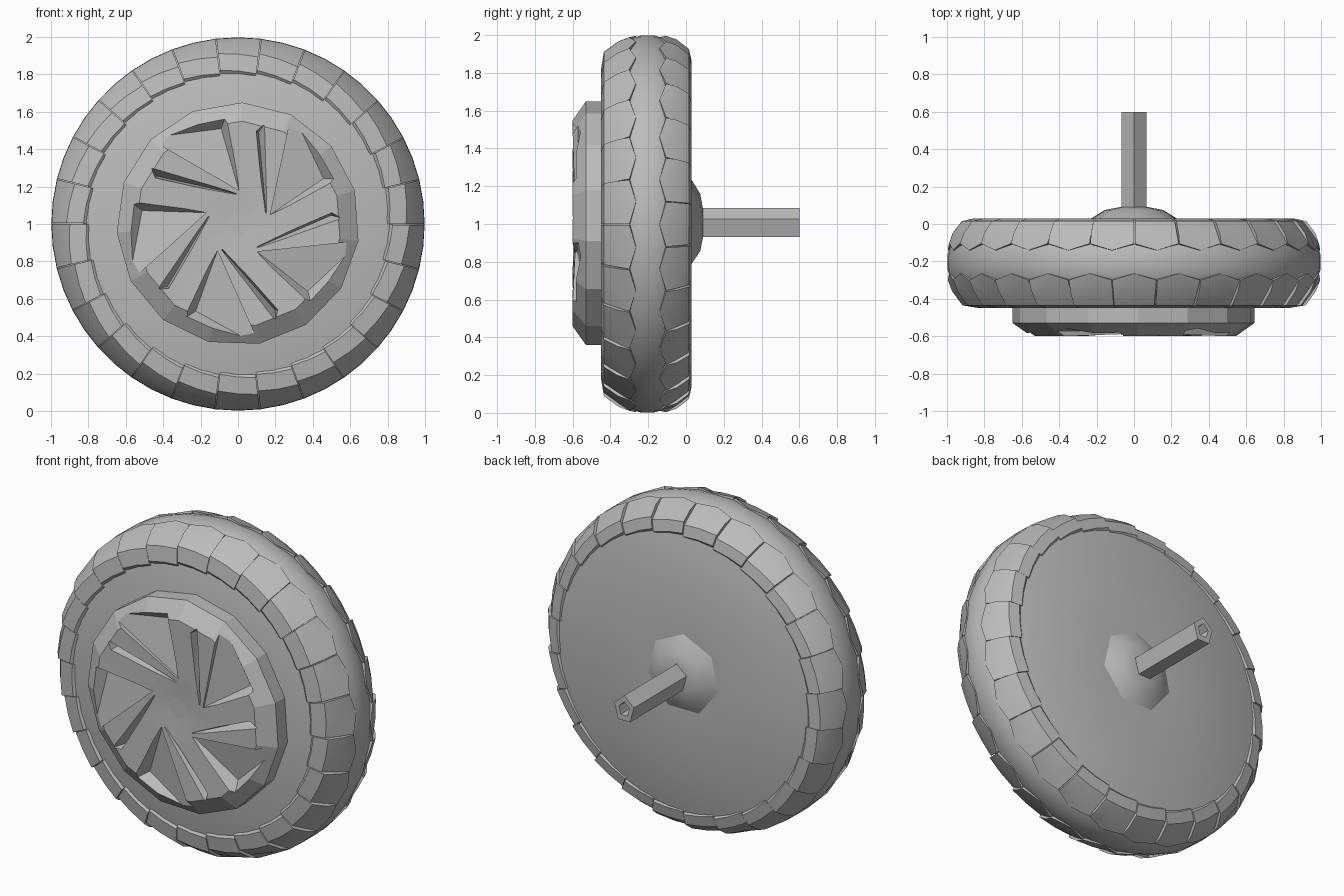
import bpy, bmesh, math
from mathutils import Vector

cube = bpy.data.objects.get("Cube")
if cube:
    bpy.data.objects.remove(cube)

grey = bpy.data.materials.new("plain_grey")
grey.use_nodes = True
colour = (0.5, 0.5, 0.5, 1)
grey.diffuse_color = colour
grey.node_tree.nodes["Principled BSDF"].inputs["Base Color"].default_value = colour


def polar(r, y, a):
    """Point at radius r and angle a around the wheel axis."""
    return Vector((r * math.cos(a), y, 1 + r * math.sin(a)))


def finish(name, bm, angle=30):
    bmesh.ops.recalc_face_normals(bm, faces=bm.faces)
    mesh = bpy.data.meshes.new(name)
    bm.to_mesh(mesh)
    bm.free()
    mesh.materials.append(grey)
    obj = bpy.data.objects.new(name, mesh)
    bpy.context.collection.objects.link(obj)
    bpy.ops.object.select_all(action="DESELECT")
    obj.select_set(True)
    bpy.context.view_layer.objects.active = obj
    if angle:
        bpy.ops.object.shade_smooth_by_angle(angle=math.radians(angle))
    return obj


def lathe(name, profile, sides, turn=0.0, angle=30, squash=1.0):
    """Spin a (radius, y) profile about the axle and close both ends."""
    bm = bmesh.new()
    rings = []
    for r, y in profile:
        ring = [bm.verts.new(polar(r, y, turn + math.tau * i / sides)) for i in range(sides)]
        rings.append(ring)
    for lo, hi in zip(rings, rings[1:]):
        for i in range(sides):
            j = (i + 1) % sides
            bm.faces.new((lo[i], lo[j], hi[j], hi[i]))
    bm.faces.new(rings[0])
    bm.faces.new(rings[-1])
    for v in bm.verts:
        v.co.x *= squash
    return finish(name, bm, angle)


def tread(name, profile, count, shift):
    """Ring of saw-toothed shoulder blocks with a pointed edge on the crown side."""
    bm = bmesh.new()
    step = math.tau / count
    for k in range(count):
        outer, inner = [], []
        for t in (0.0, 0.5, 1.0):
            a = math.pi / 2 + step * (k + shift + t * 0.98)
            row_out, row_in = [], []
            for n, (r, y) in enumerate(profile):
                crown = n == len(profile) - 1
                lift = 0 if crown else 0.018 * (t - 0.6)
                point = 0.035 * (1 if y > -0.2 else -1) * abs(2 * t - 1) if crown else 0
                row_out.append(bm.verts.new(polar(r + lift, y + point, a)))
                row_in.append(bm.verts.new(polar(r - 0.05, (y + point) * 0.85 - 0.03, a)))
            outer.append(row_out)
            inner.append(row_in)
        last = len(profile) - 1
        for i in range(2):
            for j in range(last):
                for g in (outer, inner):
                    bm.faces.new((g[i][j], g[i + 1][j], g[i + 1][j + 1], g[i][j + 1]))
            for j in (0, last):
                bm.faces.new((outer[i][j], outer[i + 1][j], inner[i + 1][j], inner[i][j]))
        for i in (0, 2):
            for j in range(last):
                bm.faces.new((outer[i][j], outer[i][j + 1], inner[i][j + 1], inner[i][j]))
    return finish(name, bm)


# Tyre body with flat front and back faces
lathe("tyre", [(0.2, 0.025), (0.84, 0.025), (0.9, 0.0), (0.955, -0.06), (0.985, -0.12),
               (0.998, -0.17), (0.998, -0.24), (0.98, -0.3), (0.945, -0.36),
               (0.89, -0.41), (0.81, -0.44), (0.2, -0.44)], 52)

# Shoulder blocks on both sides of the crown
tread("front_tread", [(0.82, -0.45), (0.91, -0.435), (0.965, -0.36), (0.996, -0.265)], 26, 0.5)
tread("back_tread", [(0.855, 0.03), (0.92, 0.015), (0.97, -0.05), (0.996, -0.14)], 26, 0.0)

# Hub cap: faceted rim and slightly dished face
cap = lathe("hub_cap", [(0.65, -0.42), (0.65, -0.53), (0.55, -0.6), (0.2, -0.588),
                        (0.06, -0.58)], 15, math.radians(16), 0)

# Sloped panel recesses and narrow spoke grooves, repeated five times
TOP = -0.64
recess = [(0.005, 0.18, TOP), (-0.05, 0.62, TOP), (-0.48, 0.46, TOP),
          (0.005, 0.18, -0.575), (-0.09, 0.51, -0.53), (-0.48, 0.46, -0.57)]
groove = [(0.165, 0.05, TOP), (0.13, 0.06, TOP), (0.16, 0.56, TOP), (0.09, 0.5, TOP),
          (0.15, 0.06, -0.575), (0.11, 0.49, -0.53)]
bm = bmesh.new()
for k in range(5):
    a = math.tau * k / 5
    for shape in (recess, groove):
        verts = [bm.verts.new((x * math.cos(a) - z * math.sin(a), y,
                               1 + x * math.sin(a) + z * math.cos(a))) for x, z, y in shape]
        hull = bmesh.ops.convex_hull(bm, input=verts)
        spare = [v for v in hull["geom_interior"] if isinstance(v, bmesh.types.BMVert)]
        bmesh.ops.delete(bm, geom=spare, context="VERTS")
cutter = finish("panel_cutter", bm, 0)
cutter.hide_render = True

cut = cap.modifiers.new("panels", "BOOLEAN")
cut.operation = "DIFFERENCE"
cut.solver = "EXACT"
cut.object = cutter
bpy.ops.object.select_all(action="DESELECT")
cap.select_set(True)
bpy.context.view_layer.objects.active = cap
bpy.ops.object.modifier_apply(modifier=cut.name)
bpy.data.objects.remove(cutter)

# Raised boss behind the wheel, and the five-sided hollow axle
lathe("back_boss", [(0.25, 0.02), (0.16, 0.075), (0.08, 0.09)], 7, math.radians(90), 40)
lathe("axle", [(0.085, 0.03), (0.085, 0.6), (0.045, 0.6), (0.035, 0.48)], 5,
      math.radians(90), 20, 0.82)
